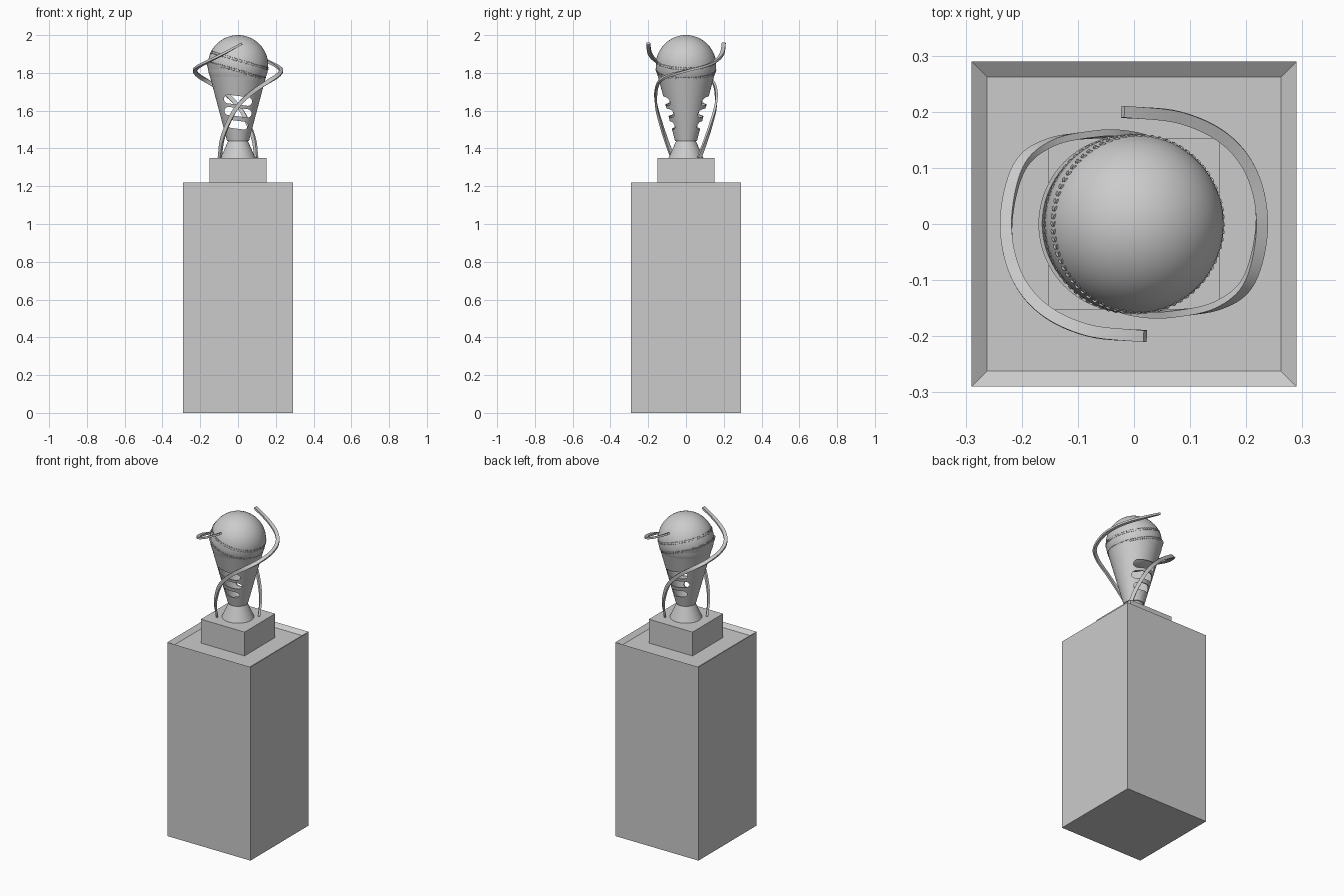
import bpy, bmesh
from math import sin, cos, pi, sqrt, atan, radians
from mathutils import Vector, Matrix

if "Cube" in bpy.data.objects:
    bpy.data.objects.remove(bpy.data.objects["Cube"])

grey = bpy.data.materials.new("plain grey")
grey.use_nodes = True
GREY = (0.6, 0.6, 0.6, 1)
grey.diffuse_color = GREY
grey.node_tree.nodes["Principled BSDF"].inputs["Base Color"].default_value = GREY


def make(name, bm, smooth=False):
    bmesh.ops.recalc_face_normals(bm, faces=bm.faces)
    mesh = bpy.data.meshes.new(name)
    bm.to_mesh(mesh)
    bm.free()
    mesh.materials.append(grey)
    obj = bpy.data.objects.new(name, mesh)
    bpy.context.collection.objects.link(obj)
    if smooth:
        smooth_edges(obj)
    return obj


def smooth_edges(obj):
    bpy.ops.object.select_all(action="DESELECT")
    obj.select_set(True)
    bpy.context.view_layer.objects.active = obj
    bpy.ops.object.shade_smooth_by_angle(angle=radians(35))


def box(bm, half, z0, z1):
    size = Matrix.Diagonal((half * 2, half * 2, z1 - z0, 1))
    return bmesh.ops.create_cube(
        bm, size=1, matrix=Matrix.Translation((0, 0, (z0 + z1) / 2)) @ size)


def bridge(bm, rings, closed=False):
    """Join successive vertex rings with quads."""
    n = len(rings[0])
    pairs = list(zip(rings, rings[1:] + rings[:1])) if closed else list(zip(rings, rings[1:]))
    for a, b in pairs:
        for i in range(n):
            j = (i + 1) % n
            bm.faces.new((a[i], a[j], b[j], b[i]))


# Pedestal with a shallow square recess in its top
bm = bmesh.new()
box(bm, 0.29, 0, 1.22)
top = [f for f in bm.faces if f.normal.z > 0.9]
bmesh.ops.inset_region(bm, faces=top, thickness=0.04)
bmesh.ops.translate(bm, verts=top[0].verts, vec=(0, 0, -0.02))
make("pedestal", bm)

# Plinth block
bm = bmesh.new()
box(bm, 0.152, 1.20, 1.35)
make("plinth", bm)

# Flared foot
bm = bmesh.new()
bmesh.ops.create_cone(bm, cap_ends=True, segments=64, radius1=0.092, radius2=0.052,
                      depth=0.09, matrix=Matrix.Translation((0, 0, 1.395)))
make("trophy_foot", bm, True)

# Conical cup, hollow, with a slanted rim
BASE, R0, FLARE, TILT, RIM, SIDES = 1.44, 0.058, 0.265, 0.29, 1.814, 96


def cup_ring(bm, wall, at_rim):
    ring = []
    for i in range(SIDES):
        a = 2 * pi * i / SIDES
        z = BASE
        if at_rim:
            slope = TILT * cos(a)
            z = (RIM - slope * (R0 - wall - FLARE * BASE)) / (1 + slope * FLARE)
        elif wall:
            z += 0.01
        r = R0 - wall + FLARE * (z - BASE)
        ring.append(bm.verts.new((r * cos(a), r * sin(a), z)))
    return ring


bm = bmesh.new()
rings = [cup_ring(bm, 0, False), cup_ring(bm, 0, True),
         cup_ring(bm, 0.006, True), cup_ring(bm, 0.006, False)]
bridge(bm, rings)
bm.faces.new(rings[0])
bm.faces.new(rings[-1])
cup = make("cup", bm)

# Three rounded slots cut through the front and back of the cup
bm = bmesh.new()
for z, width, height in ((1.655, 0.15, 0.046), (1.592, 0.145, 0.044), (1.525, 0.105, 0.042)):
    r, reach = height / 2, (width - height) / 2
    turn = Matrix.Translation((0, 0, z)) @ Matrix.Rotation(radians(7), 4, "Y")
    rings = []
    for y in (-0.3, 0.3):
        ring = []
        for i in range(24):
            a = 2 * pi * (i + 0.5) / 24
            side = reach if cos(a) > 0 else -reach
            ring.append(bm.verts.new(turn @ Vector((side + r * cos(a), y, r * sin(a)))))
        bm.faces.new(ring)
        rings.append(ring)
    bridge(bm, rings)
cutter = make("slot_cutter", bm)
cutter.hide_render = True
mod = cup.modifiers.new("slots", "BOOLEAN")
mod.object = cutter
mod.solver = "EXACT"
graph = bpy.context.evaluated_depsgraph_get()
cup.data = bpy.data.meshes.new_from_object(cup.evaluated_get(graph))
cup.modifiers.clear()
bpy.data.objects.remove(cutter)
smooth_edges(cup)

# Ball resting in the cup
BALL_R = 0.16
lean = Matrix.Translation((0, 0, 1.84)) @ Matrix.Rotation(atan(TILT), 4, "Y")
bm = bmesh.new()
bmesh.ops.create_uvsphere(bm, u_segments=64, v_segments=32, radius=BALL_R, matrix=lean)
make("ball", bm, True)

# Slanted stitches in two double rows around the ball
bm = bmesh.new()
for h, skew in ((-0.032, 1), (-0.022, -1), (0.022, 1), (0.032, -1)):
    r = sqrt(BALL_R ** 2 - h ** 2)
    for i in range(72):
        place = (lean @ Matrix.Rotation(2 * pi * i / 72, 4, "Z") @ Matrix.Translation((r, 0, h))
                 @ Matrix.Rotation(skew * radians(30), 4, "X"))
        bmesh.ops.create_icosphere(bm, subdivisions=1, radius=1,
                                   matrix=place @ Matrix.Diagonal((0.003, 0.006, 0.002, 1)))
make("ball_stitches", bm, True)

# Two ribbon handles sweeping up from the plinth, each a half turn from the other
PATH = [Vector(p) for p in (
    (-0.097, -0.07, 1.35), (-0.083, -0.107, 1.45), (-0.043, -0.14, 1.555), (0, -0.157, 1.625),
    (0.065, -0.16, 1.69), (0.15, -0.145, 1.748), (0.205, -0.10, 1.782), (0.228, 0, 1.81),
    (0.21, 0.09, 1.833), (0.16, 0.153, 1.86), (0.08, 0.19, 1.90), (-0.02, 0.2, 1.955))]


def spline(points, steps):
    pts = [2 * points[0] - points[1]] + points + [2 * points[-1] - points[-2]]
    out = []
    for a, b, c, d in zip(pts, pts[1:], pts[2:], pts[3:]):
        for s in range(steps):
            t = s / steps
            out.append(b + (c - a) * t / 2 + (2 * a - 5 * b + 4 * c - d) * t * t / 2
                       + (3 * b - a - 3 * c + d) * t ** 3 / 2)
    return out + [points[-1]]


def handle(name, spin):
    bm = bmesh.new()
    line = spline(PATH, 8)
    rings = []
    for i, p in enumerate(line):
        along = (line[min(i + 1, len(line) - 1)] - line[max(i - 1, 0)]).normalized()
        out = Vector((p.x, p.y, 0))
        out = (out - along * out.dot(along)).normalized()
        side = along.cross(out)
        # the ribbon twists from lying against the cup to lying flat
        twist = pi / 2 * min(max((i / len(line) - 0.35) / 0.3, 0), 1)
        wide = (side * cos(twist) + out * sin(twist)) * 0.0105
        thin = along.cross(wide).normalized() * 0.006
        rings.append([bm.verts.new(p + wide * u + thin * v)
                      for u, v in ((-1, -1), (1, -1), (1, 1), (-1, 1))])
    bridge(bm, rings)
    bm.faces.new(rings[0])
    bm.faces.new(rings[-1])
    bmesh.ops.rotate(bm, verts=bm.verts, cent=(0, 0, 0), matrix=Matrix.Rotation(spin, 3, "Z"))
    make(name, bm, True)


handle("left_handle", 0)
handle("right_handle", pi)
